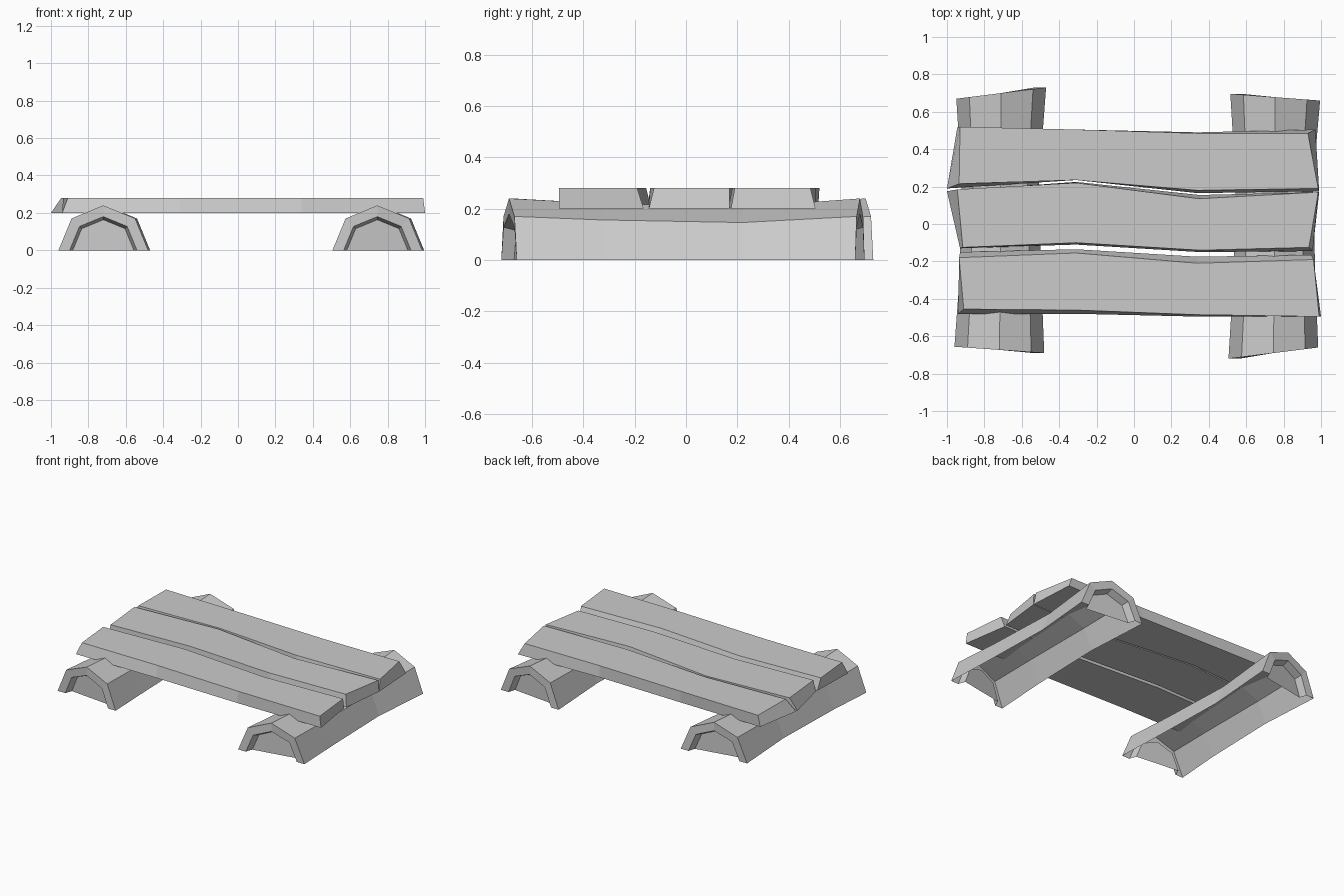
import bpy
import bmesh

cube = bpy.data.objects.get("Cube")
if cube:
    bpy.data.objects.remove(cube, do_unlink=True)

wood = bpy.data.materials.new("plain grey wood")
wood.use_nodes = True
grey = (0.6, 0.6, 0.6, 1)
wood.diffuse_color = grey
wood.node_tree.nodes["Principled BSDF"].inputs["Base Color"].default_value = grey


def finish(name, bm):
    """Turn a bmesh into a flat-shaded object."""
    bmesh.ops.recalc_face_normals(bm, faces=bm.faces)
    mesh = bpy.data.meshes.new(name)
    bm.to_mesh(mesh)
    bm.free()
    mesh.materials.append(wood)
    obj = bpy.data.objects.new(name, mesh)
    bpy.context.collection.objects.link(obj)
    return obj


def bridge(bm, ring_a, ring_b, closed):
    """Join two matching rings of vertices with quads."""
    count = len(ring_a)
    for i in range(count if closed else count - 1):
        j = (i + 1) % count
        bm.faces.new((ring_a[i], ring_a[j], ring_b[j], ring_b[i]))


# Planks: each is four cross-sections, ordered front-bottom, back-bottom,
# back-top, front-top, each corner an (x, y) pair
BOTTOM, TOP = 0.2, 0.28


def plank(name, sections):
    bm = bmesh.new()
    rings = []
    for section in sections:
        heights = (BOTTOM, BOTTOM, TOP, TOP)
        rings.append([bm.verts.new((x, y, z)) for (x, y), z in zip(section, heights)])
    for a, b in zip(rings, rings[1:]):
        bridge(bm, a, b, True)
    bm.faces.new(rings[0])
    bm.faces.new(rings[-1])
    return finish(name, bm)


def station(x, *ys):
    """Cross-section square to the plank."""
    return [(x, y) for y in ys]


plank("front_plank", [
    [(-0.94, -0.48), (-0.93, -0.15), (-0.935, -0.18), (-0.91, -0.455)],
    station(-0.31, -0.48, -0.135, -0.155, -0.46),
    station(0.34, -0.495, -0.175, -0.21, -0.485),
    [(1, -0.495), (0.95, -0.165), (0.96, -0.19), (0.99, -0.495)],
])
plank("middle_plank", [
    [(-0.93, -0.13), (-1, 0.175), (-0.945, 0.185), (-0.915, -0.125)],
    station(-0.31, -0.11, 0.225, 0.22, -0.1),
    station(0.35, -0.15, 0.155, 0.135, -0.14),
    [(0.955, -0.145), (0.99, 0.17), (0.985, 0.17), (0.935, -0.125)],
])
plank("back_plank", [
    [(-1, 0.19), (-0.945, 0.515), (-0.93, 0.52), (-0.935, 0.215)],
    station(-0.31, 0.235, 0.505, 0.505, 0.235),
    station(0.34, 0.165, 0.49, 0.485, 0.18),
    [(0.99, 0.175), (0.97, 0.505), (0.93, 0.485), (0.985, 0.19)],
])

# Half-log supports: a five-point arch swept along y, hollow below,
# with a rim and a recessed cap at each skewed end
ARCH = [(-0.24, 0), (-0.17, 0.17), (0, 0.24), (0.17, 0.17), (0.24, 0)]


def arch_ring(bm, centre, y, slope, scale):
    return [bm.verts.new((centre + px * scale, y + px * slope, pz * scale))
            for px, pz in ARCH]


def log(name, front, back):
    """front and back are (centre x, centre y, slope of the cut)."""
    bm = bmesh.new()
    middle = (front[0] + back[0]) / 2
    first = arch_ring(bm, *front, 1)
    last = arch_ring(bm, *back, 1)
    rings = [first,
             arch_ring(bm, middle, -0.33, 0, 0.92),
             arch_ring(bm, middle, 0.22, 0, 0.86),
             last]
    for a, b in zip(rings, rings[1:]):
        bridge(bm, a, b, False)
    for outer, (x, y, slope), inward in ((first, front, 1), (last, back, -1)):
        rim = arch_ring(bm, x, y, slope, 0.75)
        cap = arch_ring(bm, x, y + 0.05 * inward, slope, 0.68)
        bridge(bm, outer, rim, False)
        bridge(bm, rim, cap, False)
        bm.faces.new(cap)
    return finish(name, bm)


log("right_log", (-0.72, -0.673, -0.07), (-0.71, 0.7, 0.125))
log("left_log", (0.745, -0.69, 0.125), (0.755, 0.678, -0.075))
